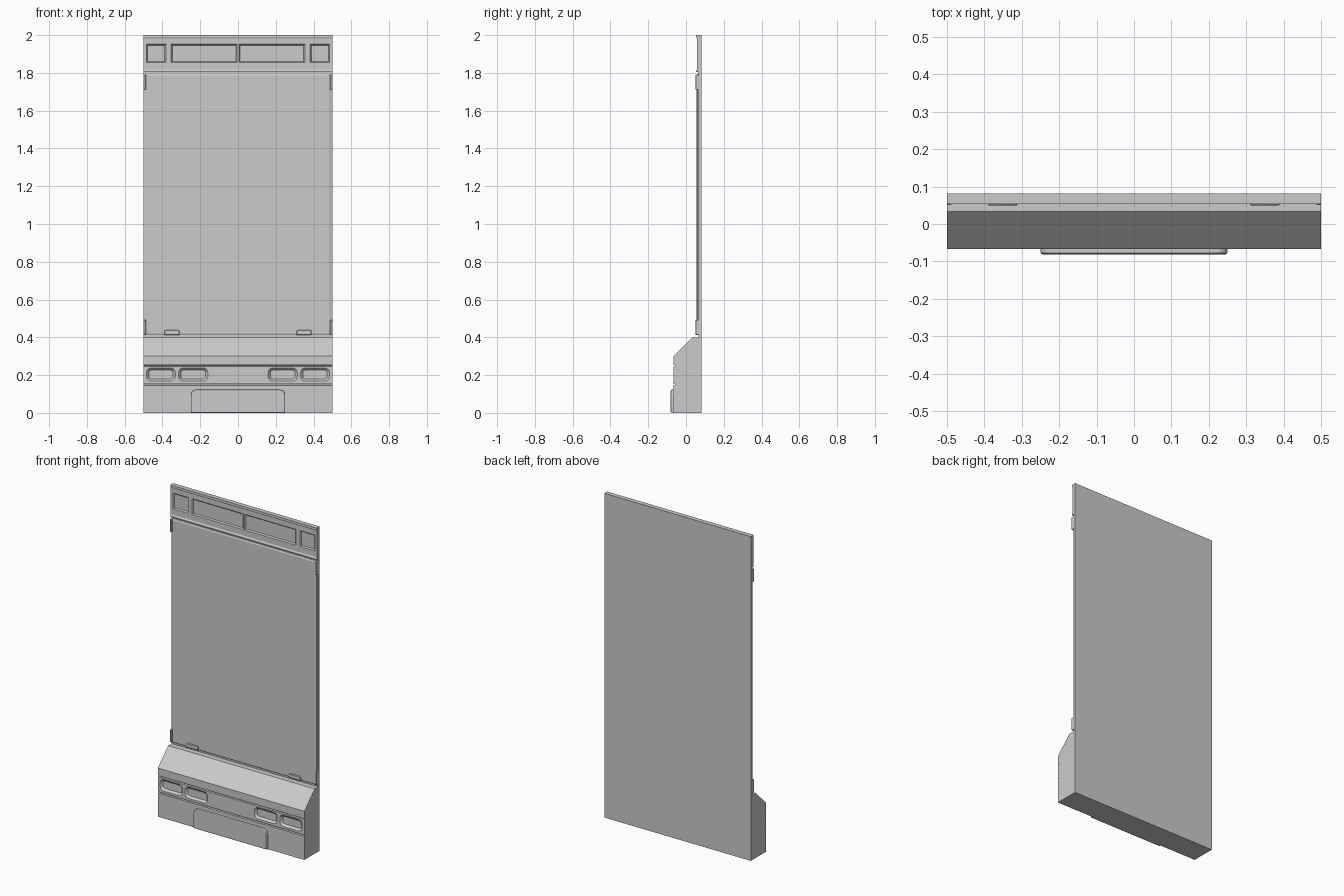
import bpy, bmesh, math

if "Cube" in bpy.data.objects:
    bpy.data.objects.remove(bpy.data.objects["Cube"])

BACK = 0.082


def finish(name, bm):
    bmesh.ops.recalc_face_normals(bm, faces=bm.faces[:])
    me = bpy.data.meshes.new(name)
    bm.to_mesh(me)
    bm.free()
    ob = bpy.data.objects.new(name, me)
    bpy.context.collection.objects.link(ob)
    return ob


def outline(x0, x1, z0, z1, rb, rt):
    """Rounded rectangle with separate bottom and top corner radii."""
    pts = []
    for cx, cz, r, a0 in ((x1, z0, rb, -90), (x1, z1, rt, 0),
                          (x0, z1, rt, 90), (x0, z0, rb, 180)):
        sx = -r if cx == x1 else r
        sz = -r if cz == z1 else r
        n = 5 if r > 0 else 0
        for i in range(n + 1):
            a = math.radians(a0 + (90 * i / n if n else 0))
            pts.append((cx + sx + r * math.cos(a), cz + sz + r * math.sin(a)) if r > 0 else (cx, cz))
    return pts


def slab(bm, x0, x1, z0, z1, levels, rb=0, rt=0):
    """Loft an outline through (y, inset) levels and cap both ends."""
    loops = []
    for y, d in levels:
        pts = outline(x0 + d, x1 - d, z0 + d, z1 - d,
                      max(rb - d, 0.002) if rb else 0, max(rt - d, 0.002) if rt else 0)
        loops.append([bm.verts.new((x, y, z)) for x, z in pts])
    for a, b in zip(loops, loops[1:]):
        for i in range(len(a)):
            j = (i + 1) % len(a)
            bm.faces.new((a[i], a[j], b[j], b[i]))
    bm.faces.new(loops[0])
    bm.faces.new(loops[-1])


def part(name, x0, x1, z0, z1, levels, rb=0, rt=0):
    bm = bmesh.new()
    slab(bm, x0, x1, z0, z1, levels, rb, rt)
    return finish(name, bm)


def prism(name, profile, half=0.5):
    """Extrude a (y, z) profile across the full width."""
    bm = bmesh.new()
    f = bm.faces.new([bm.verts.new((-half, y, z)) for y, z in profile])
    ext = bmesh.ops.extrude_face_region(bm, geom=[f])
    bmesh.ops.translate(bm, vec=(2 * half, 0, 0),
                        verts=[v for v in ext["geom"] if isinstance(v, bmesh.types.BMVert)])
    return finish(name, bm)


def carve(ob, name, recesses, levels, r=0):
    """Cut tapered recesses into a part, then discard the cutter."""
    bm = bmesh.new()
    for rect in recesses:
        slab(bm, *rect, levels, r, r)
    cutter = finish(name, bm)
    cutter.hide_render = True
    mod = ob.modifiers.new("recesses", 'BOOLEAN')
    mod.operation, mod.solver, mod.object = 'DIFFERENCE', 'EXACT', cutter
    bpy.context.view_layer.objects.active = ob
    bpy.ops.object.modifier_apply(modifier=mod.name)
    bpy.data.objects.remove(cutter, do_unlink=True)


# Flat backing wall
part("backing_wall", -0.5, 0.5, 0, 2, [(BACK, 0), (0.067, 0)])

# Sloped base with two horizontal grooves
f = -0.067
profile = [(0.067, 0), (f, 0)]
for z in (0.15, 0.25):
    profile += [(f, z - 0.004), (f + 0.01, z - 0.002), (f + 0.01, z + 0.002), (f, z + 0.004)]
profile += [(f, 0.30), (0.033, 0.40), (0.067, 0.40)]
base = prism("base", profile)

# Vent slots in the base
slots = [(-0.484, -0.332, 0.168, 0.238), (-0.314, -0.16, 0.168, 0.238)]
slots += [(-b, -a, c, d) for a, b, c, d in slots]
carve(base, "vent_cutter", slots,
      [(f - 0.01, 0), (f, 0), (f + 0.008, 0.01), (f + 0.012, 0.012)], 0.024)

# Raised kick plate
part("kick_plate", -0.25, 0.25, 0, 0.123,
     [(f + 0.003, 0), (-0.075, 0), (-0.079, 0.002), (-0.081, 0.006)], 0, 0.03)

# Large main panel with chamfered border
part("main_panel", -0.492, 0.492, 0.412, 1.794, [(0.068, 0), (0.060, 0), (0.056, 0.008)])

# Header with lips along its top and bottom
header = prism("header", [(0.068, 1.804), (0.054, 1.804), (0.054, 1.812), (0.058, 1.818),
                          (0.058, 1.982), (0.054, 1.988), (0.054, 2.0), (0.068, 2.0)])
windows = [(-0.484, -0.382, 1.855, 1.952), (-0.354, -0.004, 1.855, 1.952)]
windows += [(-b, -a, c, d) for a, b, c, d in windows]
carve(header, "window_cutter", windows, [(0.05, 0), (0.058, 0), (0.065, 0.006)])

# Mirrored side brackets and bottom clips
for s, side in ((-1, "left"), (1, "right")):
    for z0, z1, pos in ((1.712, 1.79, "top"), (0.415, 0.492, "bottom")):
        a, b = sorted((s * 0.488, s * 0.5))
        part(f"{pos}_{side}_bracket", a, b, z0, z1, [(0.07, 0), (0.053, 0), (0.051, 0.002)])
    a, b = sorted((s * 0.31, s * 0.39))
    part(f"{side}_clip", a, b, 0.412, 0.438,
         [(0.068, 0), (0.053, 0), (0.050, 0.003)], 0, 0.008)

# Smooth the rounded corners, keep the edges sharp
for ob in bpy.context.scene.objects:
    ob.select_set(True)
bpy.context.view_layer.objects.active = base
bpy.ops.object.shade_smooth_by_angle(angle=math.radians(25))
